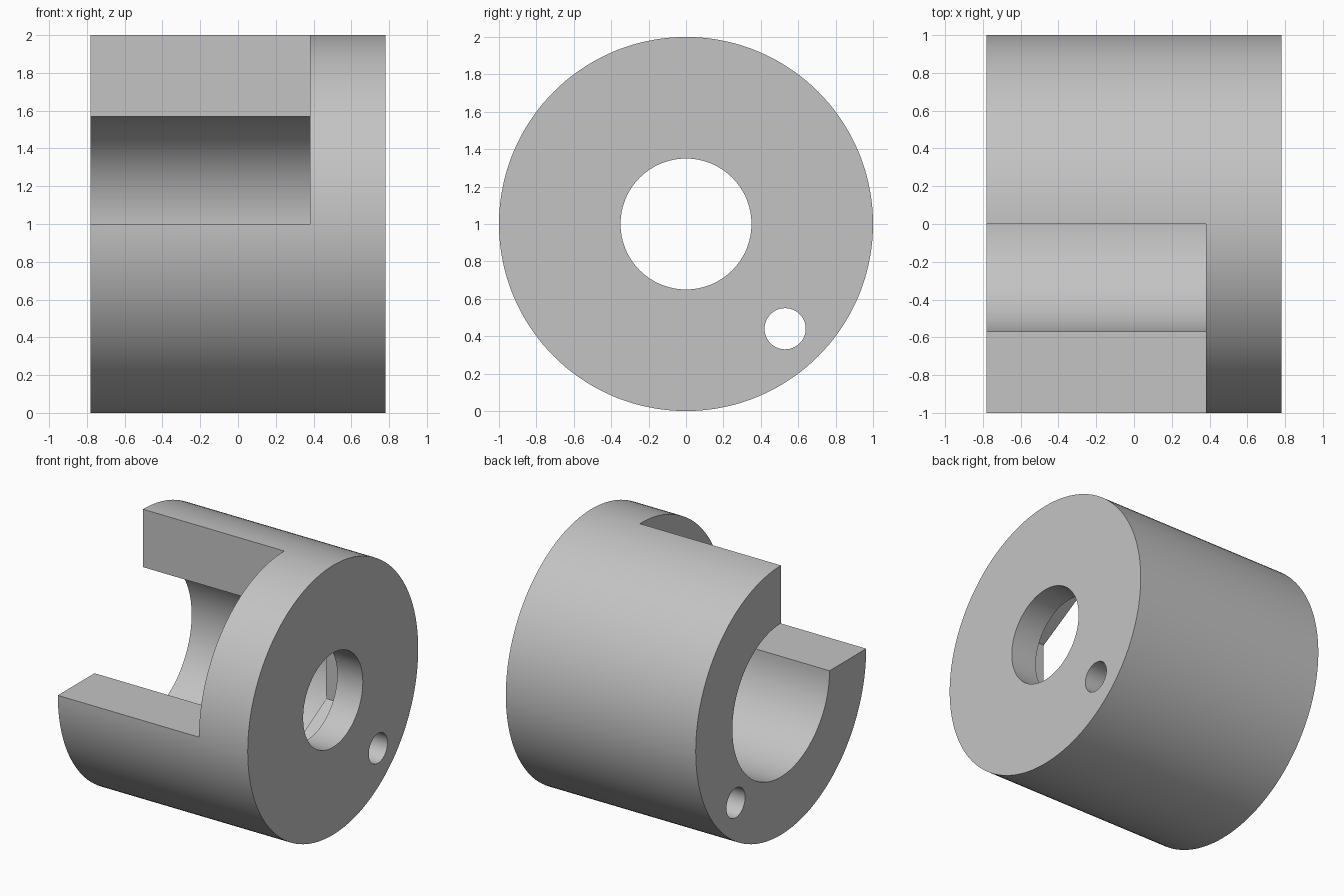
import bpy, bmesh, math

cube = bpy.data.objects.get("Cube")
if cube:
    bpy.data.objects.remove(cube, do_unlink=True)


def ring(radius, sides, y=0.0, z=1.0):
    """Regular polygon in the yz plane with a corner at the top."""
    step = 2 * math.pi / sides
    return [(y + radius * math.sin(i * step), z + radius * math.cos(i * step))
            for i in range(sides)]


def prism(name, profile, x0, x1):
    """Extrude a yz profile along x."""
    bm = bmesh.new()
    base = bm.faces.new([bm.verts.new((x0, y, z)) for y, z in profile])
    out = bmesh.ops.extrude_face_region(bm, geom=[base])
    moved = [v for v in out["geom"] if isinstance(v, bmesh.types.BMVert)]
    bmesh.ops.translate(bm, verts=moved, vec=(x1 - x0, 0, 0))
    bmesh.ops.recalc_face_normals(bm, faces=bm.faces)
    mesh = bpy.data.meshes.new(name)
    bm.to_mesh(mesh)
    bm.free()
    obj = bpy.data.objects.new(name, mesh)
    bpy.context.collection.objects.link(obj)
    return obj


HALF = 0.78       # half the body length
STEP = 0.38       # end of the slot and the wide bore
SEAT = 0.57       # bottom of the hexagonal pocket

# Round body
body = prism("slotted_collar", ring(1.0, 144), -HALF, HALF)

grey = bpy.data.materials.new("plain_grey")
grey.use_nodes = True
grey.diffuse_color = (0.55, 0.55, 0.55, 1)
grey.node_tree.nodes["Principled BSDF"].inputs["Base Color"].default_value = (0.55, 0.55, 0.55, 1)
body.data.materials.append(grey)

# Wide bore, hexagonal nut pocket, shaft hole, pin hole and quarter slot
quarter = [(0, 1), (-1.3, 1), (-1.3, 2.3), (0, 2.3)]
cutters = [
    prism("wide_bore_cutter", ring(0.57, 96), -1, STEP),
    prism("hex_pocket_cutter", ring(0.568, 6), 0, SEAT),
    prism("shaft_hole_cutter", ring(0.35, 96), 0.1, 1),
    prism("pin_hole_cutter", ring(0.11, 48, 0.53, 0.44), -1, 1),
    prism("quarter_slot_cutter", quarter, -1, STEP),
]

bpy.ops.object.select_all(action="DESELECT")
bpy.context.view_layer.objects.active = body
body.select_set(True)
for cutter in cutters:
    cutter.hide_render = True
    mod = body.modifiers.new(cutter.name, "BOOLEAN")
    mod.operation = "DIFFERENCE"
    mod.solver = "EXACT"
    mod.object = cutter
    bpy.ops.object.modifier_apply(modifier=mod.name)
    bpy.data.objects.remove(cutter, do_unlink=True)

bpy.ops.object.shade_smooth_by_angle(angle=math.radians(30))
